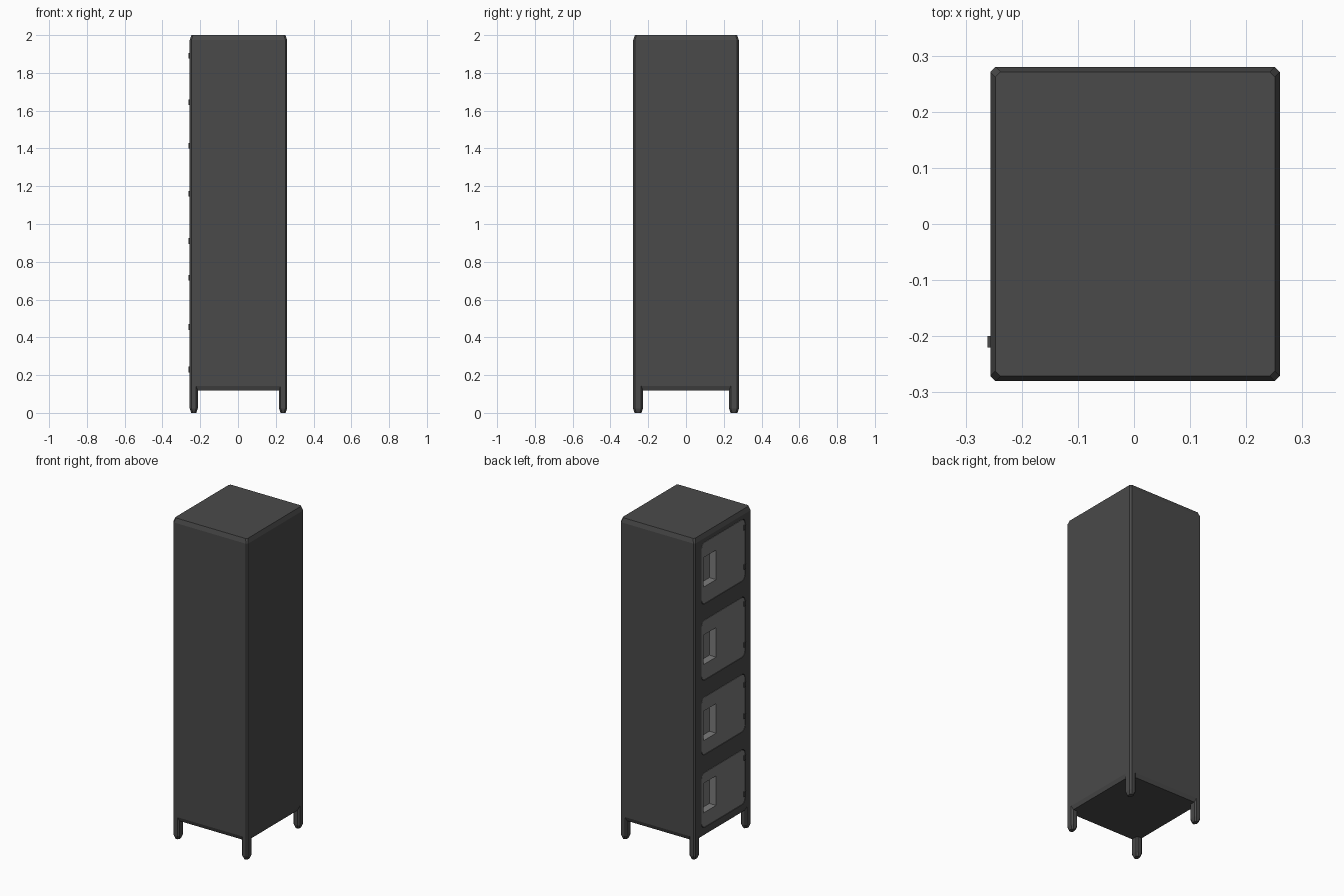
import bpy, bmesh, math

if "Cube" in bpy.data.objects:
    bpy.data.objects.remove(bpy.data.objects["Cube"])

def material(name, v):
    m = bpy.data.materials.new(name)
    m.diffuse_color = (v, v, v, 1)
    m.use_nodes = True
    m.node_tree.nodes["Principled BSDF"].inputs["Base Color"].default_value = m.diffuse_color
    return m

DARK = material("dark grey paint", 0.068)
LIGHT = material("mid grey paint", 0.2)

def make(name, bm, mat):
    bmesh.ops.recalc_face_normals(bm, faces=bm.faces)
    me = bpy.data.meshes.new(name)
    bm.to_mesh(me)
    bm.free()
    ob = bpy.data.objects.new(name, me)
    bpy.context.collection.objects.link(ob)
    me.materials.append(mat)
    return ob

def loft(rings):
    bm = bmesh.new()
    vs = [[bm.verts.new(p) for p in r] for r in rings]
    n = len(vs[0])
    for a, b in zip(vs, vs[1:]):
        for i in range(n):
            bm.faces.new((a[i], a[(i + 1) % n], b[(i + 1) % n], b[i]))
    bm.faces.new(vs[0][::-1])
    bm.faces.new(vs[-1])
    return bm

def octagon(x0, x1, y0, y1, c, z, inset=0):
    x0, x1, y0, y1 = x0 + inset, x1 - inset, y0 + inset, y1 - inset
    return [(x0 + c, y0, z), (x1 - c, y0, z), (x1, y0 + c, z), (x1, y1 - c, z),
            (x1 - c, y1, z), (x0 + c, y1, z), (x0, y1 - c, z), (x0, y0 + c, z)]

def box(name, x0, x1, y0, y1, z0, z1, mat):
    return make(name, loft([[(x0, y0, z), (x1, y0, z), (x1, y1, z), (x0, y1, z)]
                            for z in (z0, z1)]), mat)

def rounded_slab(name, x0, x1, y0, y1, z0, z1, r, mat):
    # rounded rectangle in the yz plane, extruded along x
    pts = []
    for k, (cy, cz) in enumerate([(y1 - r, z1 - r), (y0 + r, z1 - r),
                                  (y0 + r, z0 + r), (y1 - r, z0 + r)]):
        for j in range(5):
            a = math.pi / 2 * (k + j / 4)
            pts.append((cy + r * math.cos(a), cz + r * math.sin(a)))
    return make(name, loft([[(x, y, z) for y, z in pts] for x in (x0, x1)]), mat)

def cut(target, cutter):
    m = target.modifiers.new("cut", 'BOOLEAN')
    m.operation = 'DIFFERENCE'
    m.solver = 'EXACT'
    m.object = cutter
    bpy.context.view_layer.objects.active = target
    bpy.ops.object.modifier_apply(modifier=m.name)
    bpy.data.objects.remove(cutter)

XL, XR, Y = -0.256, 0.26, 0.28

# cabinet shell with chamfered edges
body = make("cabinet_body", loft([
    octagon(XL, XR, -Y, Y, 0.009, z, i)
    for z, i in ((0.118, 0.009), (0.143, 0), (1.973, 0), (2.0, 0.009))]), DARK)

# four corner legs
for i, (x0, x1) in enumerate(((XL, -0.213), (0.217, XR))):
    for j, (y0, y1) in enumerate(((-Y, -0.228), (0.228, Y))):
        make(f"leg_{i}{j}", loft([
            octagon(x0, x1, y0, y1, 0.009, z, k)
            for z, k in ((0, 0.008), (0.024, 0), (0.143, 0))]), DARK)

# doors: bottom, top, recess bottom, two hinge heights
doors = [(1.565, 1.945, 1.67, (1.645, 1.89)),
         (1.09, 1.46, 1.187, (1.16, 1.415)),
         (0.625, 0.98, 0.713, (0.715, 0.91)),
         (0.172, 0.51, 0.263, (0.23, 0.455))]
for n, (z0, z1, zr, hinges) in enumerate(doors):
    g = 0.003
    cut(body, rounded_slab("pocket_cutter", XL - 0.05, XL + 0.06,
                           -0.215 - g, 0.21 + g, z0 - g, z1 + g, 0.033, DARK))
    door = rounded_slab(f"door_{n}", XL + 0.001, XL + 0.0605,
                        -0.215, 0.21, z0, z1, 0.03, LIGHT)
    # finger pull recess
    cut(door, box("recess_cutter", XL - 0.05, XL + 0.047, 0.068, 0.192,
                  zr, zr + 0.184, LIGHT))
    for h, z in enumerate(hinges):
        box(f"hinge_{n}{h}", -0.261, XL + 0.01, -0.22, -0.2,
            z - 0.015, z + 0.015, DARK)
